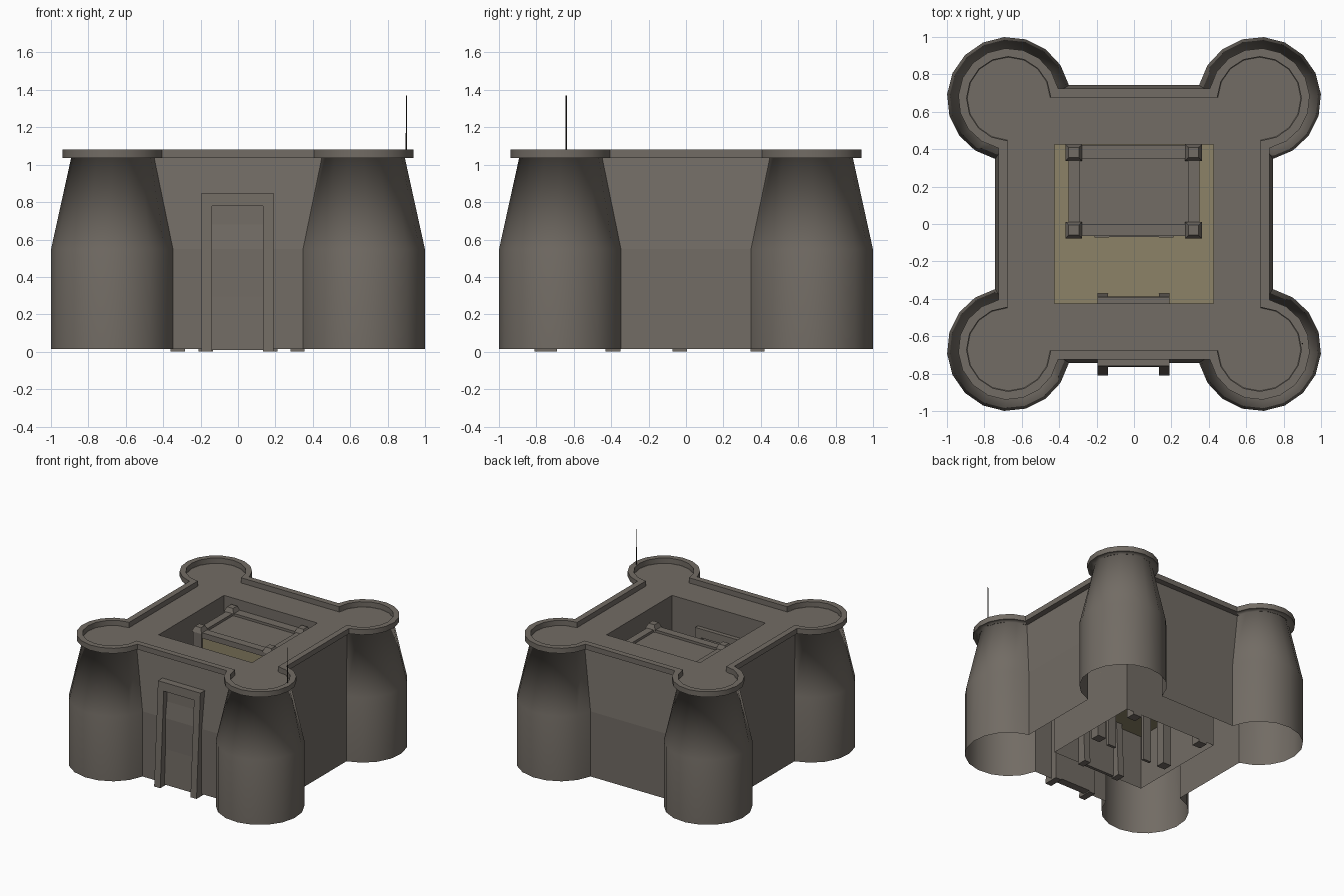
import bpy, bmesh, math
from mathutils import Vector

if "Cube" in bpy.data.objects:
    bpy.data.objects.remove(bpy.data.objects["Cube"])


def material(name, rgb):
    m = bpy.data.materials.new(name)
    m.diffuse_color = (*rgb, 1)
    m.use_nodes = True
    m.node_tree.nodes["Principled BSDF"].inputs["Base Color"].default_value = m.diffuse_color
    return m


STONE = material("grey stone", (0.168, 0.149, 0.128))
SAND = material("sandy yellow", (0.262, 0.225, 0.135))
DARK = material("dark metal", (0.03, 0.025, 0.022))


def add_object(name, bm, mat):
    mesh = bpy.data.meshes.new(name)
    bm.to_mesh(mesh)
    bm.free()
    ob = bpy.data.objects.new(name, mesh)
    mesh.materials.append(mat)
    bpy.context.collection.objects.link(ob)
    return ob


def prism(name, lo, hi, mat=STONE):
    """Tapered box: lo and hi are (x0, x1, y0, y1, z)."""
    bm = bmesh.new()
    rings = []
    for x0, x1, y0, y1, z in (lo, hi):
        rings.append([bm.verts.new((x, y, z)) for x, y in
                      ((x0, y0), (x1, y0), (x1, y1), (x0, y1))])
    a, b = rings
    bm.faces.new(a[::-1])
    bm.faces.new(b)
    for i in range(4):
        j = (i + 1) % 4
        bm.faces.new((a[i], a[j], b[j], b[i]))
    bmesh.ops.recalc_face_normals(bm, faces=bm.faces[:])
    return add_object(name, bm, mat)


def box(name, x0, x1, y0, y1, z0, z1, mat=STONE):
    return prism(name, (x0, x1, y0, y1, z0), (x0, x1, y0, y1, z1), mat)


# Plan outline: round corner towers joined by straight walls
C, SEG = 0.67, 12
COURT, BASE, TOP = 0.425, 0.015, 1.037


def outline(r, w):
    a = math.acos((w - C) / r)
    pts = []
    for k in range(4):
        for i in range(SEG + 1):
            t = -a + (math.pi / 2 + 2 * a) * i / SEG
            x, y = C + r * math.cos(t), C + r * math.sin(t)
            for _ in range(k):
                x, y = -y, x
            pts.append((x, y))
    return pts


# Fort shell: lofted outlines, base to taper to overhanging parapet
levels = [(0.33, 0.742, BASE), (0.33, 0.742, 0.55), (0.222, 0.677, TOP),
          (0.27, 0.725, TOP), (0.27, 0.725, 1.08), (0.225, 0.677, 1.08),
          (0.225, 0.677, TOP)]
bm = bmesh.new()
rings = [[bm.verts.new((x, y, z)) for x, y in outline(r, w)] for r, w, z in levels]
n = len(rings[0])
for a, b in zip(rings, rings[1:]):
    for i in range(n):
        j = (i + 1) % n
        f = bm.faces.new((a[i], a[j], b[j], b[i]))
        f.smooth = i % (SEG + 1) != SEG
bm.normal_update()
for e in bm.edges:
    e.smooth = len(e.link_faces) == 2 and e.calc_face_angle() < math.radians(35)
# soften the tower tops into the underside of the parapet
for i in range(n):
    if i % (SEG + 1) != SEG:
        bm.edges.get((rings[2][i], rings[2][(i + 1) % n])).smooth = True
add_object("fort_walls_and_towers", bm, STONE)

# Roof terrace with square courtyard opening
bm = bmesh.new()
square = [(-COURT, -COURT), (COURT, -COURT), (COURT, COURT), (-COURT, COURT)]
for loop in (outline(0.225, 0.677), square):
    vs = [bm.verts.new((x, y, TOP)) for x, y in loop]
    for i in range(len(vs)):
        bm.edges.new((vs[i], vs[(i + 1) % len(vs)]))
bmesh.ops.triangle_fill(bm, use_beauty=True, use_dissolve=False,
                        edges=bm.edges[:], normal=Vector((0, 0, 1)))
for f in [f for f in bm.faces
          if max(abs(f.calc_center_median().x), abs(f.calc_center_median().y)) < COURT - 0.001]:
    bm.faces.remove(f)
bm.normal_update()
for f in bm.faces:
    if f.normal.z < 0:
        f.normal_flip()
add_object("roof_terrace", bm, STONE)

# Courtyard inner walls
bm = bmesh.new()
lo = [bm.verts.new((x, y, BASE)) for x, y in square]
hi = [bm.verts.new((x, y, TOP)) for x, y in square]
for i in range(4):
    j = (i + 1) % 4
    bm.faces.new((lo[j], lo[i], hi[i], hi[j]))
add_object("courtyard_walls", bm, STONE)

# Courtyard floor
FLOOR = 0.47
box("courtyard_floor", -COURT, COURT, -COURT, COURT, FLOOR - 0.005, FLOOR, SAND)


# Gate frames, leaning with the wall; s = -1 projects to -y, +1 to +y
def gate(name, back, front0, front1, panel0, panel1):
    for side, x0, x1 in (("left", -0.195, -0.14), ("right", 0.135, 0.19)):
        prism(f"{name}_{side}_post", (x0, x1, *sorted((front0, back)), 0.0),
              (x0, x1, *sorted((front1, back)), 0.85))
    f = front0 + (front1 - front0) * 0.92
    prism(name + "_lintel", (-0.14, 0.135, *sorted((f, back)), 0.78),
          (-0.14, 0.135, *sorted((front1, back)), 0.85))
    prism(name + "_door", (-0.14, 0.135, *sorted((panel0, back)), 0.01),
          (-0.14, 0.135, *sorted((panel1, back)), 0.78))


gate("outer_gate", -0.69, -0.81, -0.76, -0.755, -0.72)
gate("inner_gate", -0.43, -0.35, -0.39, -0.405, -0.415)

# Keep inside the courtyard: walls, roof, edge beams
Y0, Y1 = -0.065, 0.425
box("keep_walls", -0.34, 0.34, Y0 + 0.01, Y1 - 0.005, FLOOR, 0.92, SAND)
box("keep_roof", -0.345, 0.345, Y0, Y1 - 0.002, 0.915, 0.935)
for s in (-1, 1):
    box("keep_side_beam", *sorted((s * 0.29, s * 0.35)), Y0, Y1 - 0.002, 0.91, 0.955)
box("keep_front_beam", -0.35, 0.35, Y0, Y0 + 0.065, 0.91, 0.955)
box("keep_back_beam", -0.35, 0.35, Y1 - 0.075, Y1 - 0.003, 0.91, 0.955)

# Keep corner pillars with tapered caps
for x in (-0.322, 0.318):
    for y in (-0.033, 0.383):
        h = 0.038
        box("keep_pillar", x - h, x + h, y - h, y + h, 0.0, 0.96)
        b, t = 0.045, 0.027
        yb = min(y + b, 0.424)
        prism("keep_pillar_cap", (x - b, x + b, y - b, yb, 0.95),
              (x - t, x + t, y - t, y + t, 0.99))

# Keep doorway frame
for s in (-1, 1):
    box("keep_door_post", *sorted((s * 0.135, s * 0.21)), -0.073, -0.05, 0.0, 0.78)
box("keep_door_lintel", -0.135, 0.135, -0.07, -0.05, 0.72, 0.78)

# Flagpole on the front right tower
bm = bmesh.new()
bmesh.ops.create_cone(bm, cap_ends=True, segments=6, radius1=0.004, radius2=0.003, depth=0.335)
bmesh.ops.translate(bm, verts=bm.verts[:], vec=(0.9, -0.64, 1.2025))
add_object("flagpole", bm, DARK)
